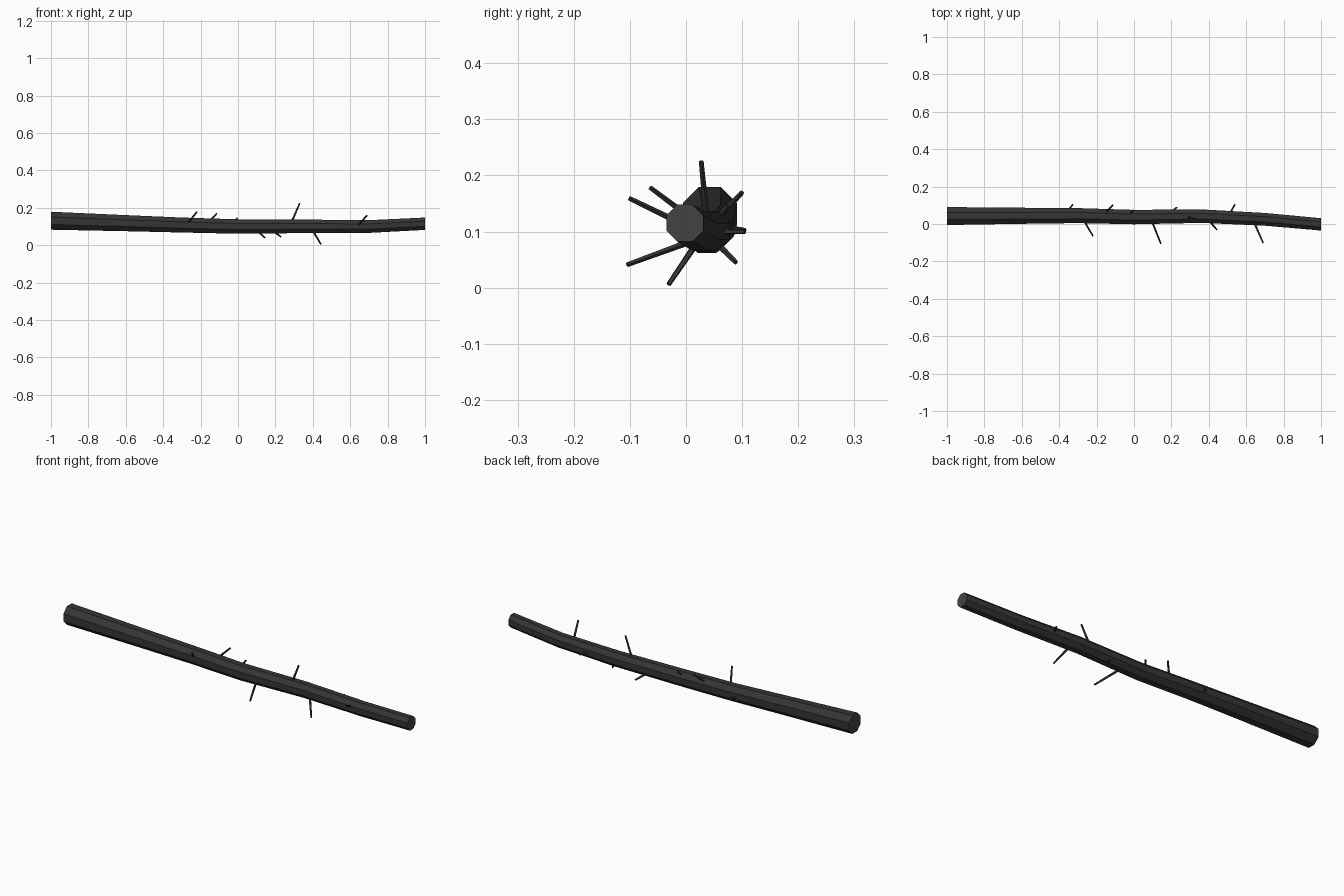
import bpy, bmesh, math
from mathutils import Vector

if "Cube" in bpy.data.objects:
    bpy.data.objects.remove(bpy.data.objects["Cube"])


def material(name, v):
    m = bpy.data.materials.new(name)
    m.diffuse_color = (v, v, v, 1)
    m.use_nodes = True
    m.node_tree.nodes["Principled BSDF"].inputs["Base Color"].default_value = m.diffuse_color
    return m


bark = material("dark bark", 0.035)
wood = material("cut wood", 0.055)


def make_object(name, bm, mats):
    bmesh.ops.recalc_face_normals(bm, faces=bm.faces)
    mesh = bpy.data.meshes.new(name)
    bm.to_mesh(mesh)
    bm.free()
    for m in mats:
        mesh.materials.append(m)
    ob = bpy.data.objects.new(name, mesh)
    bpy.context.collection.objects.link(ob)
    return ob


def loft(bm, rings):
    """Skin a list of vertex rings and close both ends; returns the caps."""
    n = len(rings[0])
    vs = [[bm.verts.new(p) for p in r] for r in rings]
    for a, b in zip(vs, vs[1:]):
        for i in range(n):
            j = (i + 1) % n
            bm.faces.new((a[i], a[j], b[j], b[i]))
    return [bm.faces.new(vs[0]), bm.faces.new(vs[-1])]


# Log: bent, tapering octagonal trunk (x, y, z, half width)
stations = [(-1, .0425, .131, .048), (-.6, .044, .118, .043),
            (-.3, .045, .108, .040), (0, .037, .100, .0385),
            (.36, .042, .101, .036), (.7, .025, .100, .034),
            (1, -.002, .115, .033)]
rings = []
for x, y, z, w in stations:
    r = w / math.cos(math.pi / 8)
    angles = [(i + .5) * math.pi / 4 for i in range(8)]
    rings.append([Vector((x, y + r * math.cos(a), z + r * math.sin(a))) for a in angles])
bm = bmesh.new()
for cap in loft(bm, rings):
    cap.material_index = 1
log = make_object("log", bm, [bark, wood])

# Twigs: thin five-sided sticks, (base, tip)
twigs = [((.28, .038, .11), (.33, .027, .225)),
         ((-.155, .058, .125), (-.113, .10, .17)),
         ((-.36, .065, .108), (-.325, .105, .102)),
         ((.51, .05, .10), (.54, .105, .10)),
         ((.185, .055, .079), (.23, .089, .045)),
         ((.40, .018, .078), (.443, -.031, .006)),
         ((.095, .015, .085), (.143, -.105, .041)),
         ((.645, .0, .11), (.69, -.101, .159)),
         ((-.27, .02, .115), (-.22, -.064, .178)),
         ((-.02, .055, .12), (-.004, .074, .146))]
for k, (a, b) in enumerate(twigs):
    a, b = Vector(a), Vector(b)
    q = (b - a).to_track_quat('Z', 'Y')
    rings = []
    for p, r in ((a, .006), (b, .0045)):
        rings.append([p + q @ Vector((r * math.cos(i * math.tau / 5),
                                      r * math.sin(i * math.tau / 5), 0)) for i in range(5)])
    bm = bmesh.new()
    loft(bm, rings)
    make_object("twig_%d" % (k + 1), bm, [bark])
